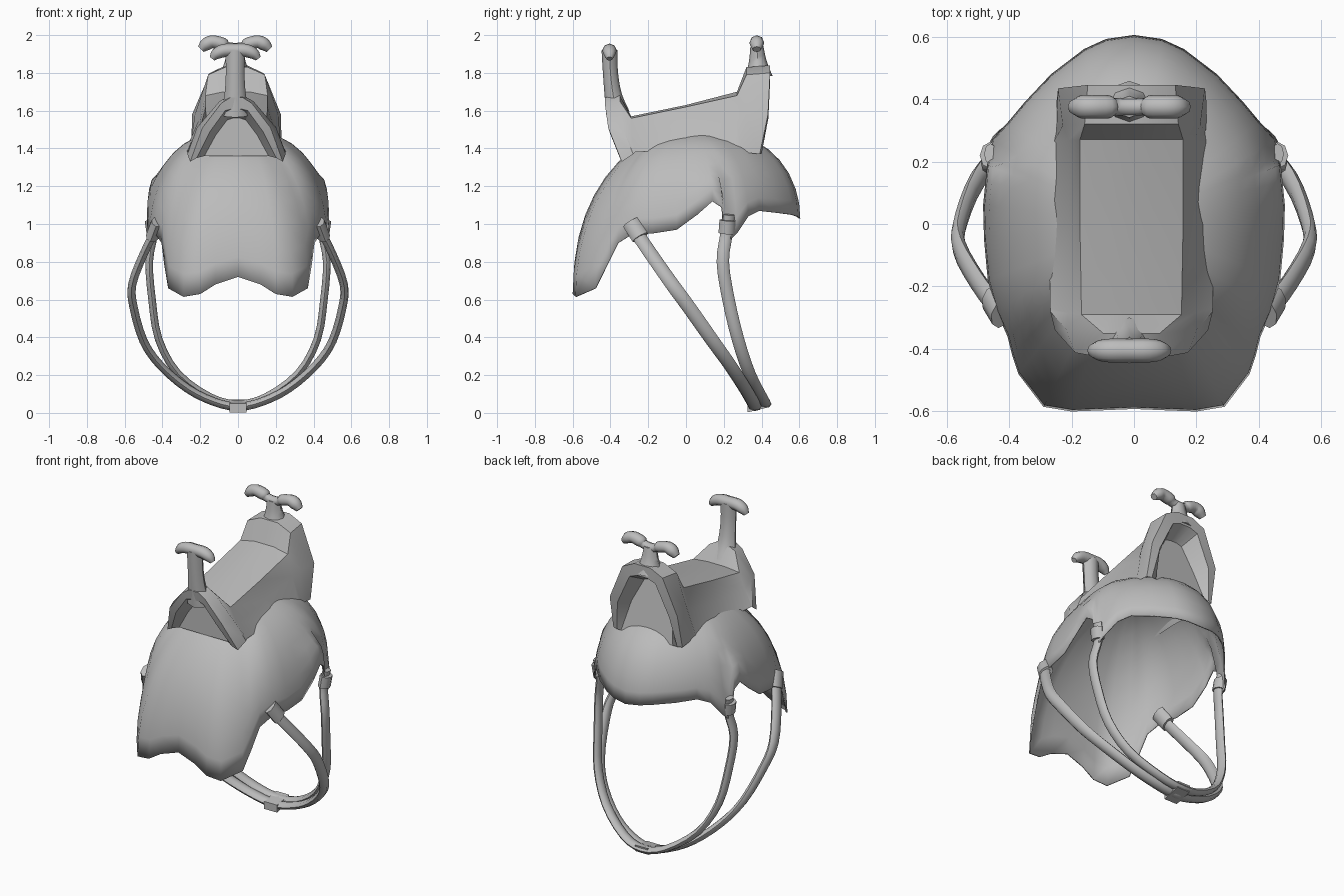
import bpy, bmesh, math
from mathutils import Vector

if "Cube" in bpy.data.objects:
    bpy.data.objects.remove(bpy.data.objects["Cube"])

grey = bpy.data.materials.new("plain grey")
grey.use_nodes = True
COLOUR = (0.5, 0.5, 0.5, 1)
grey.diffuse_color = COLOUR
grey.node_tree.nodes["Principled BSDF"].inputs["Base Color"].default_value = COLOUR


def finish(name, bm, angle=35):
    bmesh.ops.remove_doubles(bm, verts=bm.verts, dist=0.0005)
    bmesh.ops.recalc_face_normals(bm, faces=bm.faces)
    mesh = bpy.data.meshes.new(name)
    bm.to_mesh(mesh)
    bm.free()
    ob = bpy.data.objects.new(name, mesh)
    bpy.context.collection.objects.link(ob)
    mesh.materials.append(grey)
    bpy.ops.object.select_all(action='DESELECT')
    ob.select_set(True)
    bpy.context.view_layer.objects.active = ob
    bpy.ops.object.shade_smooth_by_angle(angle=math.radians(angle))
    return ob


def loft(bm, rows, closed=False, caps=False):
    """Bridge rows of points with quads."""
    rings = [[bm.verts.new(p) for p in row] for row in rows]
    n = len(rings[0])
    for a, b in zip(rings, rings[1:]):
        for i in range(n if closed else n - 1):
            j = (i + 1) % n
            bm.faces.new((a[i], a[j], b[j], b[i]))
    if caps:
        bm.faces.new(rings[0])
        bm.faces.new(rings[-1])


def smooth_path(pts, steps):
    """Catmull-Rom through the points; extra components are interpolated too."""
    pts = [Vector(p) for p in pts]
    ext = [2 * pts[0] - pts[1]] + pts + [2 * pts[-1] - pts[-2]]
    out = []
    for a, b, c, d in zip(ext, ext[1:], ext[2:], ext[3:]):
        for k in range(steps):
            t = k / steps
            out.append(b + (c - a) * (t / 2) + (2 * a - 5 * b + 4 * c - d) * (t * t / 2)
                       + (3 * b - a - 3 * c + d) * (t ** 3 / 2))
    return out + [pts[-1]]


def sweep(name, pts, wide, thin, steps=3, sides=8):
    """Flattened tube along (x, y, z, scale) points, its wide side towards y."""
    path = smooth_path(pts, steps)
    rows = []
    for i, p in enumerate(path):
        t = (path[min(i + 1, len(path) - 1)] - path[max(i - 1, 0)]).to_3d().normalized()
        u = Vector((0, 1, 0))
        u = (u - t * u.dot(t)).normalized()
        v = t.cross(u)
        rows.append([p.to_3d() + p[3] * (u * wide * math.cos(a) + v * thin * math.sin(a))
                     for a in (math.tau * k / sides for k in range(sides))])
    bm = bmesh.new()
    loft(bm, rows, closed=True, caps=True)
    return finish(name, bm, 50)


def mirrored(half, middle=0):
    """Half path starting at the centre line, continued on the other side."""
    both = [(-p[0],) + tuple(p[1:]) for p in half[:0:-1]] + list(half)
    return [(p[0] + middle,) + tuple(p[1:]) for p in both]


# Draped cloth: a dome running from the crown out to a scalloped hem.
# The last value cuts a notch (+) or hangs a flap (-) at the hem only.
hem = mirrored([
    (0, -.592, .72, 0), (.12, -.597, .68, 0), (.2, -.6, .63, 0), (.29, -.585, .615, 0),
    (.37, -.48, .66, 0), (.39, -.42, .78, 0), (.405, -.36, .9, 0), (.44, -.28, .95, 0),
    (.468, -.18, .95, 0), (.48, -.05, .97, 0), (.483, .06, 1, .05), (.475, .14, 1.02, .1),
    (.47, .19, 1.02, .07), (.465, .215, 1.02, -.12), (.455, .27, 1.02, -.07),
    (.4, .33, 1.04, 0), (.35, .39, 1.07, 0), (.265, .48, 1.06, 0), (.16, .56, 1.05, 0),
    (.09, .592, 1.04, 0), (0, .605, 1.03, 0)])
CROWN = 1.5
rows = []
for r in (0, .25, .45, .6, .72, .82, .9, .96, .99, 1):
    row = []
    for x, y, z, cut in hem[:-1]:
        power = 2.35 + .8 * y
        fall = 1 - math.sqrt(max(0, 1 - r ** power))
        edge = max(0, r - .88) / .12
        row.append((x * r, y * r, CROWN + (z - CROWN) * fall + cut * edge))
    rows.append(row)
bm = bmesh.new()
loft(bm, rows, closed=True)
cloth = finish("draped_cloth", bm, 60)
shell = cloth.modifiers.new("thickness", 'SOLIDIFY')
shell.thickness = .008

# Saddle body: arch sections from the front recess to the back recess.
# Each: foot y, crown y, foot (x, z), side (x, z), shoulder (x, z), crown z
sections = [
    (-.33, -.33, (.17, 1.36), (.11, 1.47), (.05, 1.55), 1.56),
    (-.35, -.42, (.21, 1.35), (.14, 1.49), (.06, 1.60), 1.61),
    (-.34, -.43, (.245, 1.33), (.18, 1.51), (.08, 1.64), 1.67),
    (-.28, -.35, (.26, 1.37), (.21, 1.51), (.09, 1.65), 1.68),
    (-.27, -.29, (.26, 1.38), (.20, 1.47), (.16, 1.56), 1.57),
    (0, 0, (.265, 1.40), (.20, 1.50), (.165, 1.62), 1.63),
    (.26, .27, (.25, 1.38), (.20, 1.55), (.165, 1.68), 1.70),
    (.30, .32, (.24, 1.38), (.22, 1.58), (.15, 1.79), 1.83),
    (.39, .445, (.24, 1.37), (.235, 1.58), (.14, 1.80), 1.84),
    (.40, .445, (.21, 1.37), (.18, 1.56), (.09, 1.75), 1.77),
    (.40, .34, (.18, 1.37), (.14, 1.55), (.06, 1.70), 1.71)]
rows = []
for y0, y1, foot, side, shoulder, top in sections:
    rows.append(mirrored([(0, y1, top), (.4 * shoulder[0], y1, top), (shoulder[0], y1, shoulder[1]),
                          (side[0], y0 + (y1 - y0) * .8, side[1]), (foot[0], y0, foot[1])], -.008))
bm = bmesh.new()
loft(bm, rows, caps=True)
finish("saddle_body", bm, 28)

# Front horn: tapered post and drooping cap
MID = -.015
sweep("front_horn_post", [(MID, -.36, 1.58, 1.5), (MID, -.385, 1.68, 1.1),
                          (MID, -.4, 1.8, .95), (MID, -.405, 1.92, 1)], .042, .052)
sweep("front_horn_cap", mirrored([(0, -.405, 1.92, 1), (.06, -.405, 1.918, 1),
                                  (.1, -.405, 1.9, .85), (.122, -.405, 1.875, .45)], MID),
      .038, .035)

# Back horn: post and two curled grips
sweep("back_horn_post", [(MID, .385, 1.78, 1.7), (MID, .38, 1.86, 1.1), (MID, .375, 1.94, .8)],
      .043, .05)
sweep("back_horn_grips", mirrored([(0, .375, 1.932, .8), (.045, .375, 1.94, .75),
                                   (.065, .375, 1.952, 1), (.12, .375, 1.965, 1),
                                   (.155, .375, 1.95, 1), (.182, .375, 1.925, .6)], MID),
      .037, .034)

# Two girth straps hanging in loops that meet under the belly
front_strap = [(0, .365, .032, 1), (.13, .352, .06, 1), (.27, .312, .13, 1), (.41, .235, .25, 1),
               (.5, .142, .38, 1), (.553, .015, .56, 1), (.56, -.073, .68, 1),
               (.5, -.185, .84, 1), (.43, -.28, .98, 1)]
back_strap = [(0, .42, .047, 1), (.15, .4, .085, 1), (.32, .335, .21, 1), (.42, .275, .39, 1),
              (.455, .225, .6, 1), (.47, .195, .8, 1), (.445, .215, .95, 1), (.46, .225, 1.05, 1)]
sweep("front_girth_strap", mirrored(front_strap), .037, .022)
sweep("back_girth_strap", mirrored(back_strap), .033, .02)

# Sleeves where the straps join the cloth, and the keeper below
for label, s in (("left", 1), ("right", -1)):
    sweep(label + "_front_sleeve", [(s * .455, -.24, .93, 1), (s * .425, -.29, 1.01, 1)],
          .05, .034, 1)
    sweep(label + "_back_sleeve", [(s * .45, .215, .95, 1), (s * .46, .22, 1.02, 1)],
          .043, .034, 1)
bm = bmesh.new()
loft(bm, [[(x, .325, .003), (x, .44, .03), (x, .445, .07), (x, .325, .05)]
          for x in (-.045, .045)], closed=True, caps=True)
finish("belly_keeper", bm)
